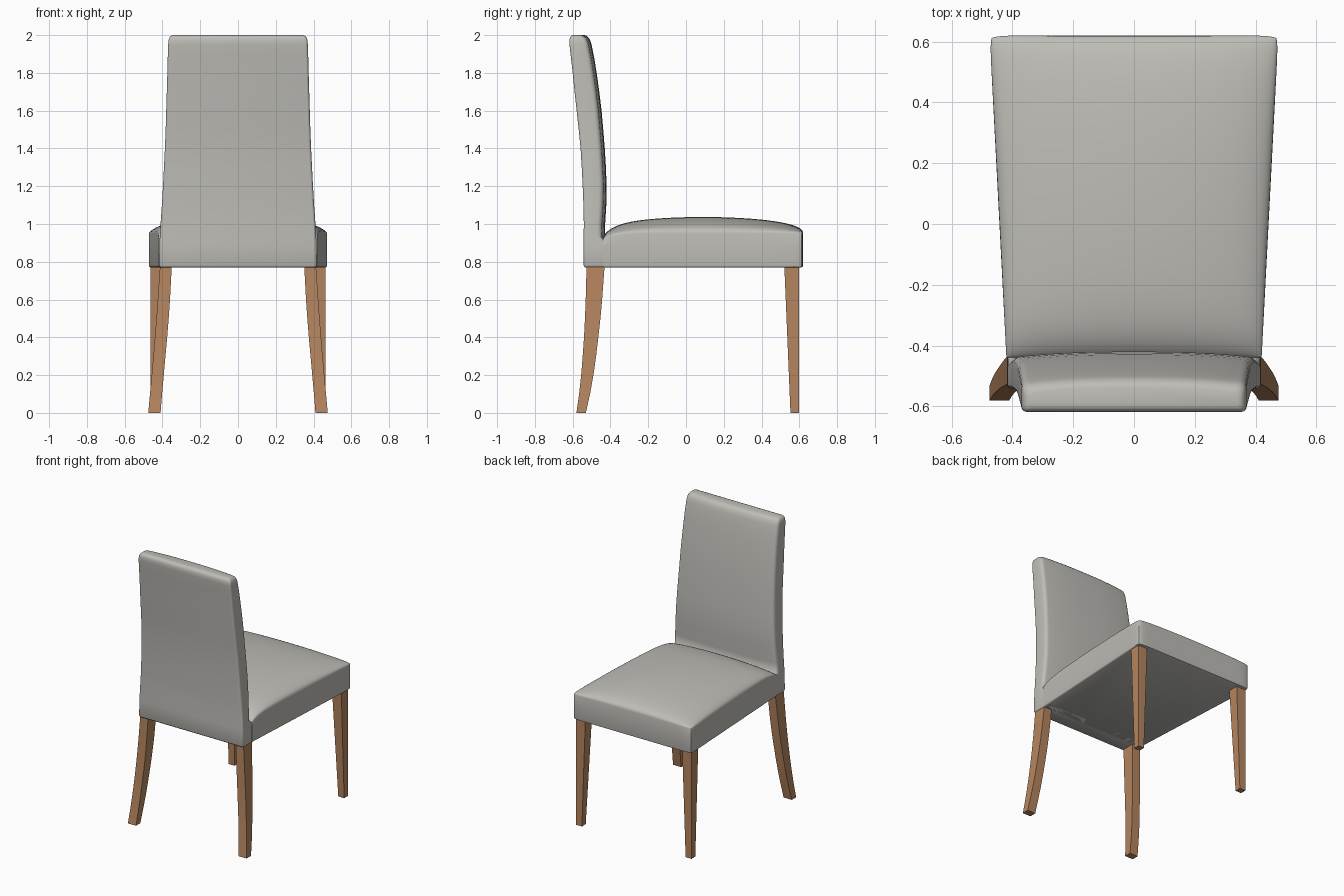
import bpy, bmesh, math

if "Cube" in bpy.data.objects:
    bpy.data.objects.remove(bpy.data.objects["Cube"])


def material(name, rgb):
    m = bpy.data.materials.new(name)
    m.diffuse_color = (*rgb, 1)
    m.use_nodes = True
    m.node_tree.nodes["Principled BSDF"].inputs["Base Color"].default_value = m.diffuse_color
    return m


FABRIC = material("grey upholstery", (0.52, 0.51, 0.475))
WOOD = material("warm wood", (0.46, 0.235, 0.115))


def finish(bm, name, mat, angle):
    bmesh.ops.recalc_face_normals(bm, faces=bm.faces)
    me = bpy.data.meshes.new(name)
    bm.to_mesh(me)
    bm.free()
    me.materials.append(mat)
    ob = bpy.data.objects.new(name, me)
    bpy.context.collection.objects.link(ob)
    bpy.ops.object.select_all(action='DESELECT')
    ob.select_set(True)
    bpy.context.view_layer.objects.active = ob
    bpy.ops.object.shade_smooth_by_angle(angle=math.radians(angle))
    return ob


def loft(name, rings, mat, angle):
    """Skin a stack of equal-length point rings and cap both ends."""
    bm = bmesh.new()
    vs = [[bm.verts.new(p) for p in r] for r in rings]
    n = len(vs[0])
    for a, b in zip(vs, vs[1:]):
        for i in range(n):
            j = (i + 1) % n
            bm.faces.new((a[i], a[j], b[j], b[i]))
    bm.faces.new(vs[0])
    bm.faces.new(vs[-1])
    return finish(bm, name, mat, angle)


# Seat cushion: domed, tapered grid with its border pulled down to the base
def make_seat():
    bm = bmesh.new()
    bmesh.ops.create_grid(bm, x_segments=36, y_segments=36, size=1)

    def dome(t):
        return max(0.0, 1 - t * t) ** 0.42

    for v in bm.verts:
        u, w = (math.sin(c * math.pi / 2) for c in v.co.xy)
        y = 0.09 + 0.53 * w
        half = 0.475 - 0.052 * (0.62 - y)
        # soften the front corners a little
        k = 1 - 0.014 * (abs(u) * max(w, 0)) ** 20
        z = 0.95 - 0.03 * max(0, -w) ** 8 + 0.087 * dome(u) * dome(w)
        v.co = (u * half * k, y * k, z)
    edges = [e for e in bm.edges if e.is_boundary]
    for z, s in ((0.88, 1), (0.782, 1), (0.773, 0.996), (0.77, 0.988)):
        new = bmesh.ops.extrude_edge_only(bm, edges=edges)["geom"]
        for v in (g for g in new if isinstance(g, bmesh.types.BMVert)):
            v.co = (v.co.x * s, v.co.y * s, z)
        edges = [g for g in new if isinstance(g, bmesh.types.BMEdge) and g.is_boundary]
    bmesh.ops.contextual_create(bm, geom=edges)
    finish(bm, "seat", FABRIC, 50)


# Backrest: rounded section with a bulging front, following the curved side profile
def back_ring(z, rear, front, half, inset):
    rear, front, half = rear + inset, front - inset, half - inset
    bulge, rr, rf = 0.016, 0.014, 0.026
    pts = []

    def corner(cx, cy, r, start):
        for i in range(6):
            a = math.radians(start + 18 * i)
            pts.append((cx + r * math.cos(a), cy + r * math.sin(a), z))

    corner(-half + rr, rear + rr, rr, 180)
    corner(half - rr, rear + rr, rr, 270)
    corner(half - rf, front - bulge - rf, rf, 0)
    for i in range(1, 14):
        t = 1 - i / 7
        pts.append((t * (half - rf), front - bulge * abs(t) ** 2.5, z))
    corner(-half + rf, front - bulge - rf, rf, 90)
    return pts


# z, rear y, front y, half width, inset
BACK = [
    (0.77, -0.542, -0.37, 0.418, 0.008), (0.774, -0.542, -0.37, 0.418, 0.003),
    (0.782, -0.542, -0.37, 0.418, 0), (0.89, -0.542, -0.38, 0.416, 0),
    (0.93, -0.542, -0.43, 0.414, 0), (1.0, -0.541, -0.428, 0.410, 0),
    (1.1, -0.543, -0.422, 0.403, 0), (1.2, -0.547, -0.42, 0.397, 0),
    (1.3, -0.552, -0.424, 0.392, 0), (1.4, -0.558, -0.43, 0.387, 0),
    (1.5, -0.568, -0.438, 0.383, 0), (1.6, -0.579, -0.447, 0.380, 0),
    (1.7, -0.590, -0.459, 0.377, 0), (1.8, -0.600, -0.473, 0.374, 0),
    (1.88, -0.609, -0.486, 0.372, 0), (1.95, -0.617, -0.500, 0.370, 0),
    (1.975, -0.620, -0.506, 0.369, 0.002), (1.988, -0.621, -0.510, 0.369, 0.007),
    (1.996, -0.622, -0.512, 0.368, 0.014), (2.0, -0.622, -0.514, 0.368, 0.024),
]

make_seat()
loft("backrest", [back_ring(*r) for r in BACK], FABRIC, 60)


# Legs: square sections as z, inner x, outer x, rear y, front y
BACK_LEG = [
    (0, 0.41, 0.475, -0.58, -0.53), (0.1, 0.402, 0.466, -0.566, -0.508),
    (0.2, 0.393, 0.457, -0.555, -0.49), (0.3, 0.384, 0.448, -0.547, -0.476),
    (0.4, 0.375, 0.440, -0.540, -0.464), (0.5, 0.367, 0.432, -0.535, -0.453),
    (0.6, 0.360, 0.425, -0.531, -0.444), (0.79, 0.350, 0.412, -0.526, -0.43),
]
FRONT_LEG = [(0, 0.415, 0.462, 0.553, 0.597), (0.79, 0.387, 0.462, 0.52, 0.597)]

for side, s in (("right", 1), ("left", -1)):
    for name, rows in (("back_leg", BACK_LEG), ("front_leg", FRONT_LEG)):
        rings = [[(s * a, c, z), (s * b, c, z), (s * b, d, z), (s * a, d, z)]
                 for z, a, b, c, d in rows]
        loft(f"{name}_{side}", rings, WOOD, 30)
